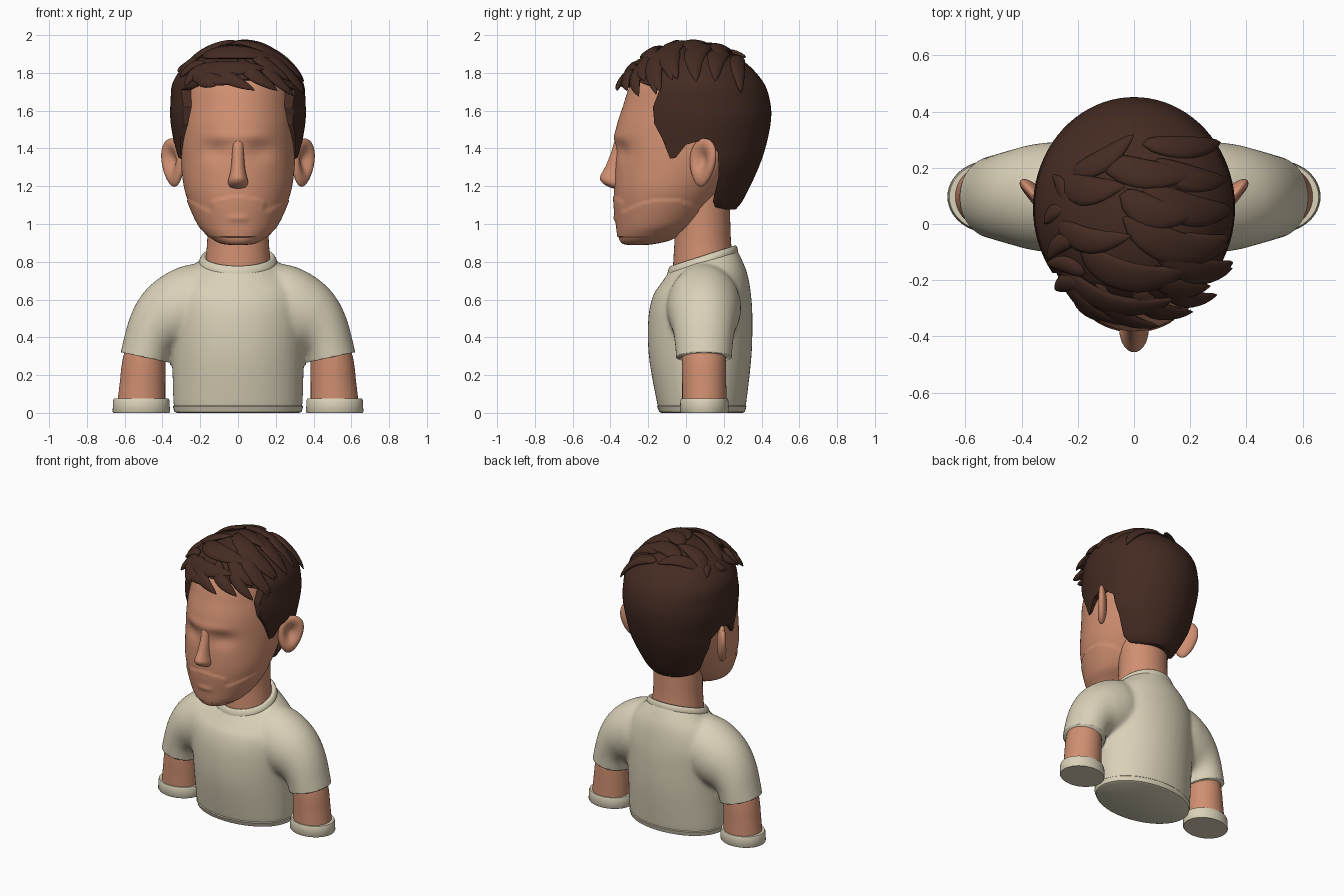
import bpy, bmesh, math
from mathutils import Vector as V, Matrix

if "Cube" in bpy.data.objects:
    bpy.data.objects.remove(bpy.data.objects["Cube"])


def material(name, rgb):
    m = bpy.data.materials.new(name)
    m.diffuse_color = (*rgb, 1)
    m.use_nodes = True
    m.node_tree.nodes["Principled BSDF"].inputs["Base Color"].default_value = m.diffuse_color
    return m


SKIN = material("skin", (0.63, 0.275, 0.165))
HAIR = material("dark brown hair", (0.058, 0.024, 0.016))
CLOTH = material("cream cloth", (0.70, 0.64, 0.48))


def ring(z, rx, yf, yb, tilt=0, cx=0):
    """Level oval from its half width, front y and back y."""
    ry = (yb - yf) / 2
    return V((cx, (yf + yb) / 2, z)), V((rx, 0, 0)), V((0, ry, ry * tilt))


def densify(rings, n):
    """Smoothly fill in rings between the given ones."""
    out = []
    for i in range(len(rings) - 1):
        quad = [rings[max(0, min(len(rings) - 1, i + k))] for k in (-1, 0, 1, 2)]
        for s in range(n):
            t = s / n
            out.append(tuple(
                0.5 * (2 * b + (c - a) * t + (2 * a - 5 * b + 4 * c - d) * t * t
                       + (3 * b - a - 3 * c + d) * t ** 3)
                for a, b, c, d in zip(*quad)))
    return out + [rings[-1]]


def finish(name, bm, mat, angle=40):
    bmesh.ops.recalc_face_normals(bm, faces=bm.faces)
    me = bpy.data.meshes.new(name)
    bm.to_mesh(me)
    bm.free()
    me.materials.append(mat)
    ob = bpy.data.objects.new(name, me)
    bpy.context.collection.objects.link(ob)
    bpy.ops.object.select_all(action='DESELECT')
    ob.select_set(True)
    bpy.context.view_layer.objects.active = ob
    bpy.ops.object.shade_smooth_by_angle(angle=math.radians(angle))
    return ob


def loft(name, shells, mat, seg=48, fill=5, deform=None, power=1.0):
    """Closed skins through stacks of ovals, all in one object."""
    bm = bmesh.new()
    for rings in shells:
        loops = []
        for c, u, v in (densify(rings, fill) if fill > 1 else rings):
            loop = []
            for k in range(seg):
                a = 2 * math.pi * k / seg
                co, si = math.cos(a), math.sin(a)
                co = math.copysign(abs(co) ** power, co)
                si = math.copysign(abs(si) ** power, si)
                p = c + u * co + v * si
                loop.append(bm.verts.new(deform(p) if deform else p))
            loops.append(loop)
        for a, b in zip(loops, loops[1:]):
            for k in range(seg):
                j = (k + 1) % seg
                bm.faces.new((a[k], a[j], b[j], b[k]))
        bm.faces.new(loops[0][::-1])
        bm.faces.new(loops[-1])
    return finish(name, bm, mat)


def prism(name, outline, axis, mat):
    """Extrude an outline along x or y; hidden cutter."""
    bm = bmesh.new()
    lo, hi = axis[1], axis[2]
    pt = (lambda a, b, w: (w, a, b)) if axis[0] == 'x' else (lambda a, b, w: (a, w, b))
    f0 = [bm.verts.new(pt(a, b, lo)) for a, b in outline]
    f1 = [bm.verts.new(pt(a, b, hi)) for a, b in outline]
    bm.faces.new(f0)
    bm.faces.new(f1[::-1])
    for i in range(len(outline)):
        j = (i + 1) % len(outline)
        bm.faces.new((f0[i], f1[i], f1[j], f0[j]))
    ob = finish(name, bm, mat, 1)
    ob.hide_render = True
    ob.hide_viewport = True
    return ob


def boolean(ob, cutter, op):
    m = ob.modifiers.new("cut", 'BOOLEAN')
    m.object, m.operation, m.solver = cutter, op, 'EXACT'


# Shirt: torso and both sleeves fused and smoothed
torso = [ring(*r) for r in (
    (0.01, .335, -.14, .31), (0.06, .343, -.155, .32), (0.3, .35, -.197, .347),
    (0.5, .36, -.2, .352), (0.62, .36, -.175, .345), (0.71, .31, -.135, .325, .12),
    (0.775, .235, -.105, .29, .25), (0.815, .185, -.085, .265, .32))]
sleeve = ((.15, .80, .10, .40, .16), (.30, .775, .20, .36, .195), (.42, .712, .28, .34, .19),
          (.51, .625, .33, .33, .172), (.575, .50, .356, .31, .158), (.622, .32, .366, .265, .148),
          (.637, .25, .38, .20, .145))


def sleeve_rings(s):
    return [(V((s * (ox + ix) / 2, .095, (oz + iz) / 2)),
             V((s * (ox - ix) / 2, 0, (oz - iz) / 2)), V((0, hy, 0)))
            for ox, oz, ix, iz, hy in sleeve]


shirt = loft("shirt", [torso, sleeve_rings(1), sleeve_rings(-1)], CLOTH)
rm = shirt.modifiers.new("fuse", 'REMESH')
rm.mode, rm.voxel_size, rm.use_smooth_shade = 'VOXEL', 0.012, True
sm = shirt.modifiers.new("soften", 'SMOOTH')
sm.factor, sm.iterations = 0.5, 14
for s in (1, -1):
    cut = prism("sleeve_cutter", [(s * x, z) for x, z in
                ((.359, .265), (.75, .349), (.75, .12), (.359, .12))], ('y', -.3, .5), CLOTH)
    boolean(shirt, cut, 'DIFFERENCE')

# Hem and neckband
loft("hem", [[ring(*r) for r in ((0, .325, -.13, .30), (.006, .337, -.142, .312),
     (.035, .345, -.154, .32), (.042, .336, -.148, .314))]], CLOTH, fill=1)
loft("neckband", [[ring(*r) for r in ((.775, .20, -.095, .275, .32), (.80, .207, -.098, .275, .32),
     (.825, .195, -.09, .268, .32), (.832, .182, -.08, .258, .32), (.82, .165, -.065, .24, .32))]],
     CLOTH, fill=2)

# Arms and wrist cuffs
for s, side in ((1, "left"), (-1, "right")):
    loft(side + "_arm", [[ring(*r, 0, s * cx) for r, cx in (
        ((.03, .128, -.02, .215), .513), ((.15, .121, -.02, .213), .506),
        ((.3, .112, -.02, .21), .495), ((.45, .09, 0, .19), .465))]], SKIN)
    loft(side + "_cuff", [[ring(*r, 0, s * .512) for r in (
        (0, .148, -.028, .222), (.006, .152, -.032, .226), (.066, .149, -.03, .224),
        (.075, .145, -.026, .22))]], CLOTH, fill=1)

# Neck
loft("neck", [[ring(*r) for r in ((.70, .18, -.075, .25, .2), (.82, .17, -.068, .243, .2),
     (.95, .162, -.06, .236), (1.2, .165, -.06, .23))]], SKIN)


# Head with eye hollows and a slightly raised beard
def face(p):
    p = p.copy()
    ax = abs(p.x)
    if p.y < 0:
        p.y += .022 * math.exp(-((ax - .12) / .07) ** 2 - ((p.z - 1.385) / .05) ** 2)
        p.y -= .010 * math.exp(-(ax / .17) ** 4 - ((p.z - 1.46) / .03) ** 2)
    top = 1.145 - 1.2 * ax * ax if ax < .14 else 1.06 + .55 * (ax - .14)
    if p.y < .08 and .93 < p.z < top:
        d = V((p.x, p.y + .08, 0)).normalized() * .006
        p += d
    # lower lip
    if p.y < -.2:
        p.y -= .008 * math.exp(-(ax / .05) ** 4 - ((p.z - 1.03) / .015) ** 2)
    return p


loft("head", [[ring(*r) for r in (
    (.888, .03, -.30, -.22), (.895, .085, -.335, -.16), (.915, .13, -.352, -.08),
    (.95, .17, -.36, -.02), (1.0, .21, -.366, .06), (1.1, .256, -.378, .15),
    (1.2, .287, -.38, .22), (1.35, .303, -.372, .31), (1.5, .30, -.37, .36),
    (1.62, .295, -.335, .38), (1.75, .28, -.285, .36), (1.85, .2, -.18, .24),
    (1.88, .05, -.05, .1))]], SKIN, seg=112, fill=9, deform=face)

# Nose
loft("nose", [[ring(z, w, yf, -.31) for z, w, yf in (
    (1.188, .03, -.38), (1.195, .044, -.405), (1.215, .052, -.44), (1.24, .05, -.456),
    (1.265, .043, -.448), (1.31, .036, -.424), (1.38, .032, -.396), (1.44, .032, -.378),
    (1.48, .02, -.355))]], SKIN, seg=32, fill=3)

# Ears: dished, tapered and swept back
for s, side in ((1, "left"), (-1, "right")):
    bm = bmesh.new()
    bmesh.ops.create_uvsphere(bm, u_segments=40, v_segments=28, radius=1)
    for v in bm.verts:
        x, y, z = v.co
        hollow = .05 * math.exp(-(y / .5) ** 2 - ((z - .1) / .5) ** 2) if x > 0 else 0
        q = V((x * .036 - hollow, y * .1 * (.84 + .2 * z) + .012 * z, z * .128))
        q = Matrix.Rotation(math.radians(-40), 3, 'Z') @ q
        v.co = (s * (q.x + .345), q.y + .088, q.z + 1.325)
    finish(side + "_ear", bm, SKIN, 80)

# Hair cap trimmed along the hairline
cap = loft("hair_cap", [[ring(*r) for r in (
    (1.06, .13, -.1, .24), (1.09, .185, -.13, .275), (1.15, .235, -.2, .315),
    (1.3, .315, -.29, .385), (1.42, .338, -.325, .425), (1.55, .358, -.335, .45),
    (1.65, .357, -.33, .445), (1.75, .345, -.3, .41), (1.85, .275, -.23, .32),
    (1.91, .18, -.14, .21), (1.94, .05, -.03, .07))]], HAIR, seg=80)
hairline = [(-.38, 1.80), (-.14, 1.71), (-.175, 1.62), (-.168, 1.53), (-.125, 1.45), (-.085, 1.345),
            (-.055, 1.35), (0, 1.42), (.09, 1.445), (.17, 1.38), (.172, 1.25), (.142, 1.12),
            (.155, 1.09), (.21, 1.078), (.6, 1.078), (.6, 2.1), (-.38, 2.1)]
boolean(cap, prism("hairline_cutter", hairline, ('x', -.6, .6), HAIR), 'INTERSECT')

# Leaf-shaped locks laid over the crown
MID = V((0, 0, 1.5))


def dome(p):
    """Push a point out to the crown surface; also give its normal."""
    d = p - MID
    r = V((.395, .395 if d.y < 0 else .52, .45))
    d /= math.sqrt(sum((d[i] / r[i]) ** 2 for i in range(3)))
    return MID + d, V([d[i] / r[i] ** 2 for i in range(3)]).normalized()


def crown(x, y):
    ry = .395 if y < 0 else .52
    return V((x, y, 1.5 + .45 * math.sqrt(max(.1, 1 - (x / .395) ** 2 - (y / ry) ** 2))))


def lock(a, b, w, n=12):
    rings = []
    bend = (b - a).cross(dome((a + b) / 2)[1]) * .12
    for i in range(n + 1):
        t = i / n
        p, nrm = dome(a.lerp(b, t) + bend * math.sin(math.pi * t))
        side = (b - a).cross(nrm).normalized()
        prof = max(.03, 1.7 * t ** .5 * (1 - t) ** .75)
        rings.append((p + nrm * (.004 + .018 * t), side * w * prof, nrm * .024 * prof ** .7))
    return rings


top_locks = [(-.22, .17, 0, .305, .06), (-.12, .22, .21, .17, .075), (.03, .28, .29, .28, .06),
             (-.26, .15, -.03, .13, .075), (.03, .12, .33, .05, .08), (-.27, .0, -.01, -.04, .065),
             (-.04, .02, .32, -.07, .085), (-.19, -.09, .19, -.15, .085), (-.26, -.15, .14, -.25, .075),
             (.06, .21, .31, .15, .07), (.06, -.05, .33, -.15, .07), (-.05, .1, .2, .03, .08),
             (-.24, .08, -.27, .17, .035), (-.24, .06, -.30, .0, .04), (-.2, -.05, -.29, -.12, .045)]
fringe = [((-.28, -.18, 1.85), (0, -.33, 1.73), .06), ((-.14, -.22, 1.87), (.08, -.33, 1.69), .06),
          ((0, -.23, 1.87), (.20, -.30, 1.70), .06), ((.10, -.2, 1.87), (.28, -.24, 1.67), .055),
          ((.16, -.12, 1.87), (.36, -.14, 1.71), .06), ((.15, -.05, 1.90), (.36, -.05, 1.79), .06),
          ((-.18, -.18, 1.87), (-.33, -.15, 1.80), .045), ((-.18, -.22, 1.85), (-.29, -.24, 1.74), .05),
          ((-.2, -.25, 1.82), (-.12, -.34, 1.73), .06), ((.05, -.15, 1.9), (.27, -.22, 1.76), .06)]
locks = [lock(crown(a, b), crown(c, d), w) for a, b, c, d, w in top_locks]
locks += [lock(V(a), V(b), w) for a, b, w in fringe]
loft("hair_locks", locks, HAIR, seg=16, fill=1)
